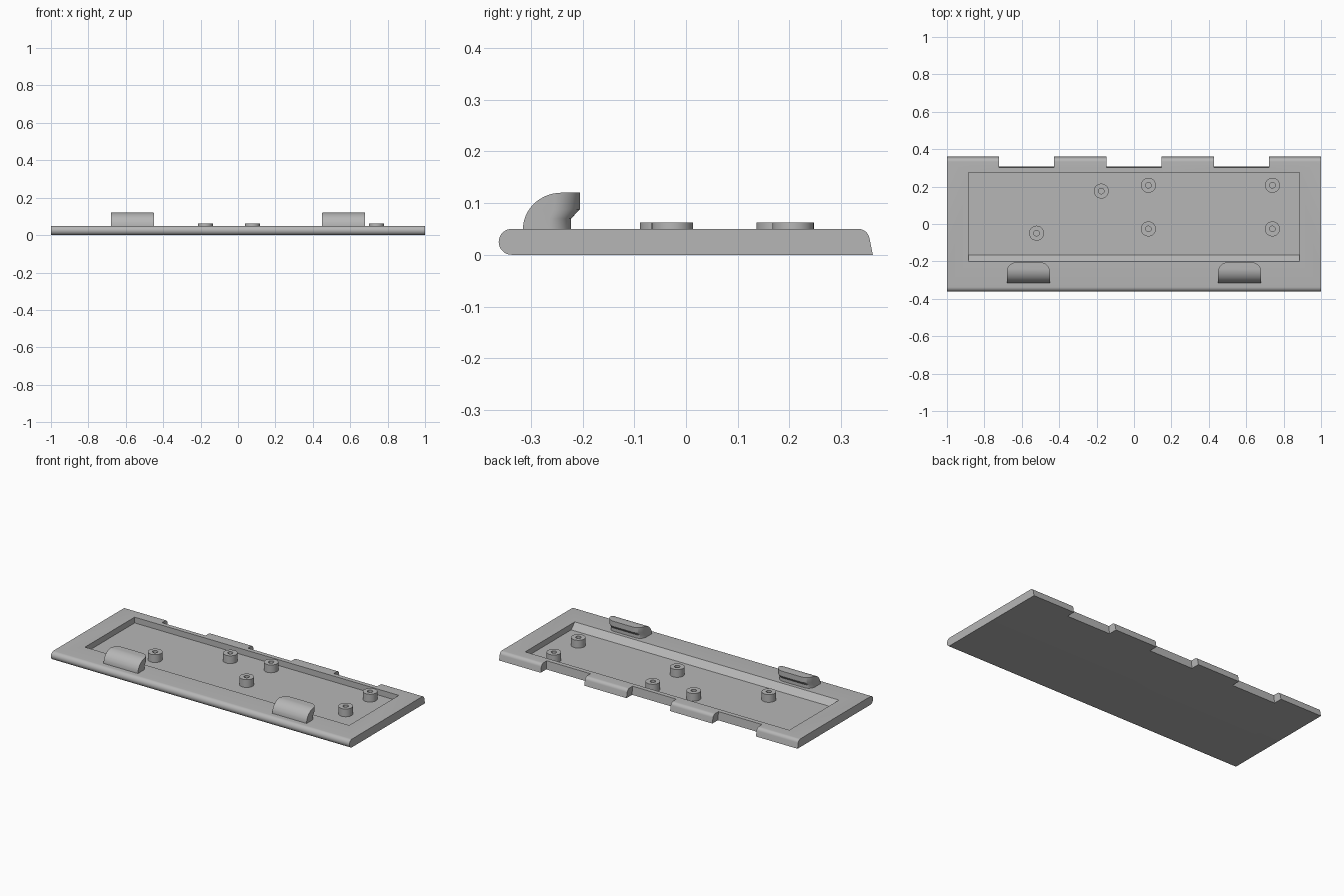
import bpy
import bmesh
from math import sin, cos, pi, radians

cube = bpy.data.objects.get("Cube")
if cube:
    bpy.data.objects.remove(cube, do_unlink=True)

grey = bpy.data.materials.new("plain grey")
grey.use_nodes = True
grey.diffuse_color = (0.47, 0.47, 0.47, 1)
grey.node_tree.nodes["Principled BSDF"].inputs["Base Color"].default_value = (0.47, 0.47, 0.47, 1)

TOP, FLOOR = 0.05, 0.015


def loft(name, loops, closed=False):
    """Bridge equal-length loops; cap the ends, or join last to first if closed."""
    bm = bmesh.new()
    rings = [[bm.verts.new(p) for p in loop] for loop in loops]
    n = len(rings[0])
    pairs = list(zip(rings, rings[1:]))
    if closed:
        pairs.append((rings[-1], rings[0]))
    else:
        bm.faces.new(rings[0])
        bm.faces.new(rings[-1])
    for a, b in pairs:
        for i in range(n):
            j = (i + 1) % n
            bm.faces.new((a[i], a[j], b[j], b[i]))
    bmesh.ops.recalc_face_normals(bm, faces=bm.faces)
    mesh = bpy.data.meshes.new(name)
    bm.to_mesh(mesh)
    bm.free()
    mesh.materials.append(grey)
    obj = bpy.data.objects.new(name, mesh)
    bpy.context.collection.objects.link(obj)
    return obj


def prism(name, profile, x0, x1):
    """Extrude a (y, z) profile along x."""
    return loft(name, [[(x, y, z) for y, z in profile] for x in (x0, x1)])


def arc(cx, cy, rx, ry, start, end, steps=12):
    angles = [radians(start + (end - start) * i / steps) for i in range(steps + 1)]
    return [(cx + rx * cos(a), cy + ry * sin(a)) for a in angles]


def boolean(obj, cutter, operation):
    cutter.hide_render = True
    mod = obj.modifiers.new("cut", 'BOOLEAN')
    mod.operation, mod.object, mod.solver = operation, cutter, 'EXACT'
    bpy.context.view_layer.objects.active = obj
    bpy.ops.object.modifier_apply(modifier=mod.name)
    bpy.data.objects.remove(cutter, do_unlink=True)


def smooth(obj):
    bpy.ops.object.select_all(action='DESELECT')
    obj.select_set(True)
    bpy.context.view_layer.objects.active = obj
    bpy.ops.object.shade_smooth_by_angle(angle=radians(30))


# Base plate: round front edge, softened and slightly tapered back edge
profile = arc(-0.337, 0.025, 0.025, 0.025, 270, 90, 16)
profile += arc(0.333, 0.028, 0.022, 0.022, 90, 10, 8) + [(0.361, 0)]
plate = prism("base_plate", profile, -1, 1)

# Three notches in the back edge
for x in (-0.575, 0, 0.575):
    notch = [(0.31, -0.02), (0.3, 0.07), (0.5, 0.07), (0.5, -0.02)]
    boolean(plate, prism("notch_cutter", notch, x - 0.146, x + 0.146), 'DIFFERENCE')

# Shallow tray with a sloping front wall
tray = [(-0.165, FLOOR), (-0.2, TOP), (-0.2, 0.1), (0.275, 0.1), (0.275, FLOOR)]
boolean(plate, prism("tray_cutter", tray, -0.885, 0.885), 'DIFFERENCE')
smooth(plate)


def hook_outline(cx, back, radius, z):
    half = 0.115
    pts = [(cx - half, -0.34), (cx + half, -0.34)]
    pts += arc(cx + half - radius, back - radius, radius, radius, 0, 90)
    pts += arc(cx - half + radius, back - radius, radius, radius, 90, 180)
    return [(x, y, z) for x, y in pts]


# Hooks: rounded lip flaring out over a narrower foot, with a curved front
for name, cx in (("right_hook", -0.565), ("left_hook", 0.565)):
    hook = loft(name, [hook_outline(cx, -0.222, 0.043, TOP - 0.005),
                       hook_outline(cx, -0.222, 0.043, 0.07),
                       hook_outline(cx, -0.205, 0.05, 0.088),
                       hook_outline(cx, -0.205, 0.05, 0.14)])
    side = arc(-0.24, TOP, 0.075, 0.07, 180, 90, 16)
    side += [(-0.1, 0.12), (-0.1, 0.03), (-0.315, 0.03)]
    boolean(hook, prism("hook_shape", side, cx - 0.2, cx + 0.2), 'INTERSECT')
    smooth(hook)

# Hollow screw posts standing on the tray floor
posts = [(-0.175, 0.176), (-0.521, -0.049)]
posts += [(x, y) for x in (0.077, 0.74) for y in (-0.0265, 0.207)]
for i, (px, py) in enumerate(posts, 1):
    rings = [(0.04, FLOOR), (0.04, 0.062), (0.015, 0.062), (0.015, FLOOR)]
    post = loft(f"screw_post_{i}",
                [[(px + r * cos(2 * pi * k / 32), py + r * sin(2 * pi * k / 32), z)
                  for k in range(32)] for r, z in rings], closed=True)
    smooth(post)
